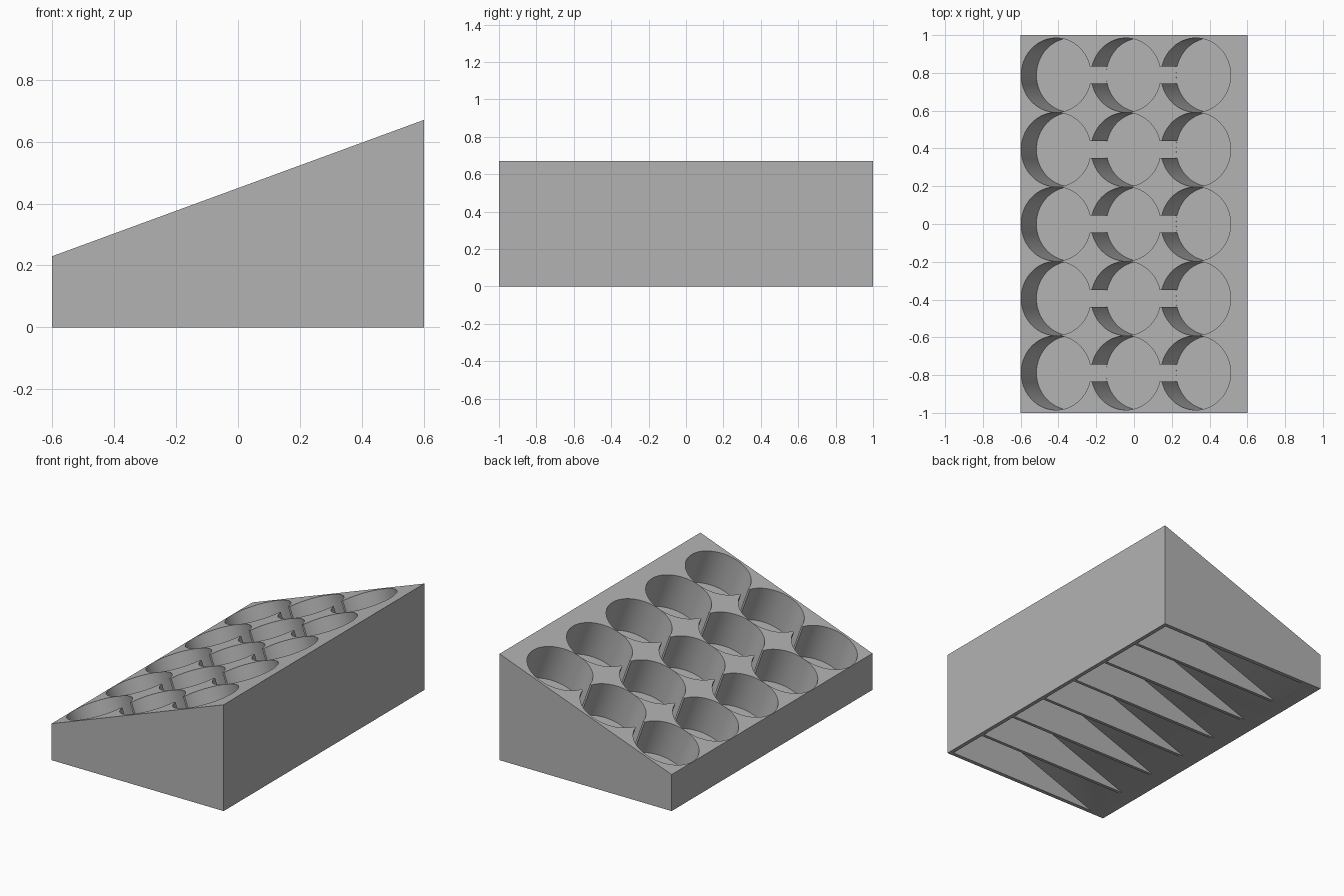
import bpy, bmesh, math
from mathutils import Matrix, Vector

cube = bpy.data.objects.get("Cube")
if cube:
    bpy.data.objects.remove(cube, do_unlink=True)

HALF_X, HALF_Y = 0.6, 1.0
LOW, HIGH = 0.23, 0.67
SLOPE = (HIGH - LOW) / (2 * HALF_X)
TILT = math.atan(SLOPE)
PITCH, RADIUS, DEPTH = 0.394, 0.1965, 0.235
FIRST_COLUMN = -0.413
WALL, RIB, BAYS = 0.025, 0.02, 7


def make_object(name, bm):
    bmesh.ops.recalc_face_normals(bm, faces=bm.faces)
    mesh = bpy.data.meshes.new(name)
    bm.to_mesh(mesh)
    bm.free()
    obj = bpy.data.objects.new(name, mesh)
    bpy.context.collection.objects.link(obj)
    return obj


def add_prism(bm, profile, y0, y1):
    """Extrude an x-z profile along y."""
    face = bm.faces.new([bm.verts.new((x, y0, z)) for x, z in profile])
    geom = bmesh.ops.extrude_face_region(bm, geom=[face])["geom"]
    verts = [v for v in geom if isinstance(v, bmesh.types.BMVert)]
    bmesh.ops.translate(bm, verts=verts, vec=(0, y1 - y0, 0))


def on_slope(x, y):
    """Frame lying on the sloped top, its z axis square to the slope."""
    return Matrix.Translation((x, y, LOW + SLOPE * (x + HALF_X))) @ Matrix.Rotation(-TILT, 4, "Y")


def cut(target, cutter):
    cutter.hide_render = True
    mod = target.modifiers.new("cut", "BOOLEAN")
    mod.operation, mod.solver, mod.object = "DIFFERENCE", "EXACT", cutter
    bpy.context.view_layer.update()
    evaluated = target.evaluated_get(bpy.context.evaluated_depsgraph_get())
    mesh = bpy.data.meshes.new_from_object(evaluated)
    target.modifiers.clear()
    target.data = mesh
    bpy.data.objects.remove(cutter, do_unlink=True)


# Sloped body
bm = bmesh.new()
add_prism(bm, [(-HALF_X, 0), (HALF_X, 0), (HALF_X, HIGH), (-HALF_X, LOW)], -HALF_Y, HALF_Y)
body = make_object("sloped_rack", bm)

# Round pockets square to the slope, and the channels joining each row
rows = [(i - 2) * PITCH for i in range(5)]
step = PITCH * math.cos(TILT)
above = 0.06
pockets, channels = bmesh.new(), bmesh.new()
for y in rows:
    for col in range(3):
        frame = on_slope(FIRST_COLUMN + col * step, y)
        shift = Matrix.Translation((0, 0, (above - DEPTH) / 2))
        bmesh.ops.create_cone(pockets, cap_ends=True, segments=72, radius1=RADIUS, radius2=RADIUS,
                              depth=DEPTH + above, matrix=frame @ shift)
    depth = DEPTH - 0.0005
    size = Matrix.Diagonal((2 * PITCH, 0.09, depth + above, 1))
    shift = Matrix.Translation((0, 0, (above - depth) / 2))
    bmesh.ops.create_cube(channels, size=1, matrix=on_slope(FIRST_COLUMN + step, y) @ shift @ size)
cut(body, make_object("pocket_cutter", pockets))
cut(body, make_object("channel_cutter", channels))

# Hollow underside: wedge-shaped bays separated by thin ribs
bays = bmesh.new()
width = (2 * (HALF_Y - WALL) - (BAYS - 1) * RIB) / BAYS
roof, base, end = 0.18, -0.02, HALF_X - WALL
for i in range(BAYS):
    y = -HALF_Y + WALL + i * (width + RIB)
    add_prism(bays, [((base - roof) / SLOPE, base), (end, base), (end, roof + SLOPE * end)], y, y + width)
cut(body, make_object("bay_cutter", bays))

# Plain grey finish
grey = bpy.data.materials.new("plain_grey")
grey.use_nodes = True
colour = (0.45, 0.45, 0.45, 1)
grey.diffuse_color = colour
grey.node_tree.nodes["Principled BSDF"].inputs["Base Color"].default_value = colour
body.data.materials.clear()
body.data.materials.append(grey)
for poly in body.data.polygons:
    poly.material_index = 0

bpy.ops.object.select_all(action="DESELECT")
body.select_set(True)
bpy.context.view_layer.objects.active = body
bpy.ops.object.shade_smooth_by_angle(angle=math.radians(30))
